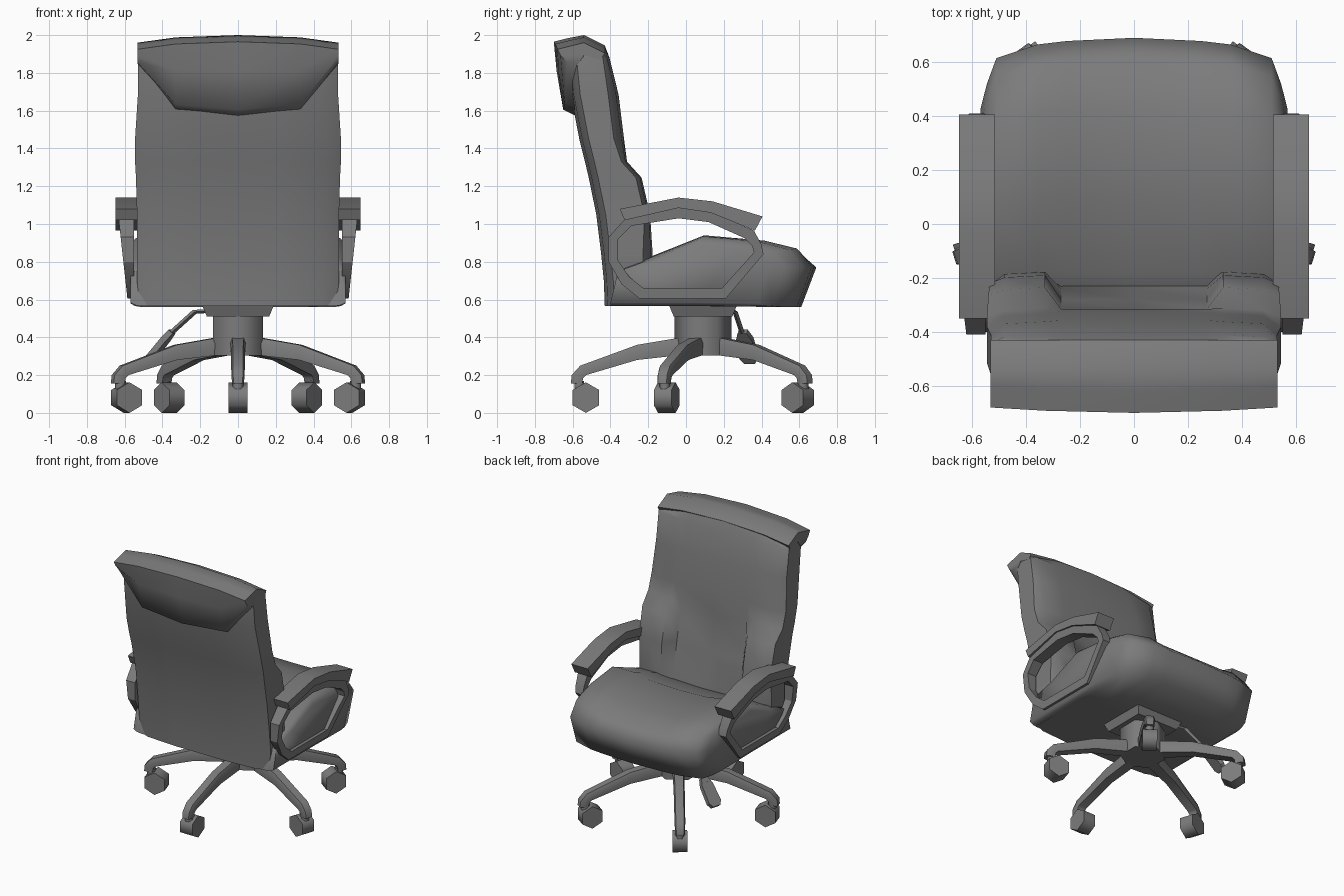
import bpy, bmesh, math
from mathutils import Vector, Matrix

if "Cube" in bpy.data.objects:
    bpy.data.objects.remove(bpy.data.objects["Cube"], do_unlink=True)

grey = bpy.data.materials.new("charcoal_grey")
grey.use_nodes = True
COLOUR = (0.2, 0.2, 0.2, 1)
grey.diffuse_color = COLOUR
grey.node_tree.nodes["Principled BSDF"].inputs["Base Color"].default_value = COLOUR


def finish(name, bm, angle):
    """Turn a bmesh into a shaded object."""
    bmesh.ops.recalc_face_normals(bm, faces=bm.faces)
    mesh = bpy.data.meshes.new(name)
    bm.to_mesh(mesh)
    bm.free()
    mesh.materials.append(grey)
    ob = bpy.data.objects.new(name, mesh)
    bpy.context.collection.objects.link(ob)
    bpy.ops.object.select_all(action="DESELECT")
    ob.select_set(True)
    bpy.context.view_layer.objects.active = ob
    bpy.ops.object.shade_smooth_by_angle(angle=math.radians(angle))


def loft(name, rings, loop=False, angle=25, matrix=Matrix()):
    """Skin a row of equal-length rings, capped or joined end to end."""
    bm = bmesh.new()
    rows = [[bm.verts.new(p) for p in ring] for ring in rings]
    n = len(rows[0])
    pairs = list(zip(rows, rows[1:]))
    if loop:
        pairs.append((rows[-1], rows[0]))
    else:
        bm.faces.new(rows[0])
        bm.faces.new(rows[-1])
    for a, b in pairs:
        for i in range(n):
            j = (i + 1) % n
            bm.faces.new((a[i], a[j], b[j], b[i]))
    bm.transform(matrix)
    finish(name, bm, angle)


def cylinder(name, radius, depth, matrix):
    """Six-sided cylinder with softly shaded sides."""
    bm = bmesh.new()
    bmesh.ops.create_cone(bm, cap_ends=True, segments=6, radius1=radius,
                          radius2=radius, depth=depth, matrix=matrix)
    finish(name, bm, 65)


def mirrored_ring(half):
    """Complete a half ring that starts and ends on the middle plane."""
    return half + [(-x, y, z) for x, y, z in reversed(half[1:-1])]


def mirrored_rings(rings):
    """Repeat the rings outside the middle one on the other side."""
    return [[(-x, y, z) for x, y, z in r] for r in reversed(rings[1:])] + rings


# Backrest: height, half width, rear y, middle front y, side bolster y, front corner setback
back_rows = [
    (.565, .52, -.43, -.20, -.18, .05), (.70, .535, -.435, -.215, -.178, .05),
    (.85, .535, -.45, -.24, -.177, .05), (1.05, .535, -.475, -.28, -.19, .03),
    (1.245, .54, -.515, -.315, -.235, .03), (1.33, .545, -.535, -.315, -.312, .03),
    (1.45, .545, -.565, -.328, -.332, .05), (1.685, .53, -.61, -.357, -.362, .05),
    (1.88, .53, -.63, -.405, -.41, .03), (1.945, .525, -.63, -.43, -.435, .02)]
back_rings = []
for z, w, yr, yc, yb, setback in back_rows:
    half = [(0, yc, z), (.27, yc, z), (.33, yb, z), (.48, yb - .008, z),
            (w, yb - setback, z), (w, yr + .05, z), (.85 * w, yr + .015, z),
            (.4 * w, yr, z), (0, yr, z)]
    if z > 1.9:
        half = [(x, y, z - .05 * (x / w) ** 2) for x, y, z in half]
    back_rings.append(mirrored_ring(half))
loft("backrest", back_rings, angle=50)

# Headrest roll wrapped over the top of the backrest; its lower edge rises at the ends
roll = [(-.59, 1.575), (-.65, 1.605), (-.685, 1.81), (-.70, 1.965),
        (-.62, 1.985), (-.54, 2.0), (-.43, 1.945), (-.45, 1.91), (-.54, 1.8)]
roll_rings = []
for x, low, drop, inset in [(0, 1.58, 0, 0), (.33, 1.61, .012, .008),
                            (.532, 1.85, .04, .02)]:
    ring = []
    for y, z in roll:
        t = max(0, (1.965 - z) / (1.965 - 1.58))
        zz = z - drop if z > 1.9 else 1.965 - drop - t * (1.965 - drop - low)
        ring.append((x, y + (inset if y < -.55 else 0), zz))
    roll_rings.append(ring)
loft("headrest_roll", mirrored_rings(roll_rings), angle=60)

# Seat cushion: side profile lofted across, dished in the middle, rounded at the front
seat = [(-.40, .565), (.10, .565), (.61, .56), (.69, .77), (.61, .87),
        (.43, .912), (.10, .94), (-.18, .83), (-.36, .75)]
seat_rings = []
for x, front, dish, pinch in [(0, 0, .03, 0), (.25, .012, .022, 0), (.36, .025, 0, 0),
                              (.51, .075, .005, 0), (.545, .17, .012, .03),
                              (.568, .26, .03, .1)]:
    ring = []
    for y, z in seat:
        zz = z + (.75 - z) * pinch - (dish if z > .8 else 0)
        ring.append((x, y - front * max(0, y) / .69, zz))
    seat_rings.append(ring)
loft("seat_cushion", mirrored_rings(seat_rings), angle=75)

# Armrests: open loop bracket with a thick pad along its top
outer = [(-.32, 1.03), (-.41, .93), (-.41, .80), (-.34, .68), (-.246, .605), (.21, .605),
         (.41, .84), (.40, .89), (.36, .965), (.14, 1.06), (-.04, 1.085)]
inner = [(-.29, .99), (-.36, .92), (-.36, .81), (-.30, .72), (-.225, .66), (.19, .66),
         (.36, .85), (.35, .885), (.31, .925), (.12, 1.01), (-.04, 1.03)]
pad_top = [(-.35, 1.08), (-.04, 1.14), (.14, 1.12), (.405, 1.04)]
pad_low = [(-.325, 1.02), (-.04, 1.085), (.13, 1.06), (.365, .965)]


def band(a, b, x_in, x_out, side):
    """Four-cornered rings between two outlines."""
    return [[(side * x_in, y0, z0), (side * x_out(z0), y0, z0),
             (side * x_out(z1), y1, z1), (side * x_in, y1, z1)]
            for (y0, z0), (y1, z1) in zip(a, b)]


for side, label in ((1, "left"), (-1, "right")):
    loft(label + "_arm_loop", band(outer, inner, .55,
         lambda z: .585 + (z - .6) * .11, side), loop=True)
    loft(label + "_arm_pad", band(pad_top, pad_low, .515, lambda z: .648, side))

# Seat plate and hub
CENTRE = Vector((0, .09, 0))


def square(x, y, z):
    return [(sx * x, .09 + sy * y, z) for sx, sy in ((1, 1), (-1, 1), (-1, -1), (1, -1))]


loft("seat_plate", [square(.165, .155, .51), square(.19, .18, .57)])
cylinder("hub", .152, .22, Matrix.Translation((0, .09, .415)))

# Five legs with casters: (top r, top z, bottom r, bottom z, half width)
leg_rows = [(.08, .405, .08, .31, .042), (.35, .36, .35, .28, .037),
            (.65, .25, .62, .20, .036), (.695, .20, .635, .185, .034),
            (.70, .155, .64, .155, .032)]
leg_rings = []
for r0, z0, r1, z1, w in leg_rows:
    rm, zm = (r0 * 2 + r1) / 3, (z0 * 2 + z1) / 3
    leg_rings.append([(r0, -w * .75, z0), (r0, w * .75, z0), (rm, w, zm),
                      (r1, w * .9, z1), (r1, -w * .9, z1), (rm, -w, zm)])
for i in range(5):
    turn = Matrix.Translation(CENTRE) @ Matrix.Rotation(math.radians(72 * i - 90), 4, "Z")
    loft(f"leg_{i + 1}", leg_rings, angle=60, matrix=turn)
    cylinder(f"caster_stem_{i + 1}", .03, .06, turn @ Matrix.Translation((.655, 0, .14)))
    cylinder(f"caster_wheel_{i + 1}", .081, .098,
             turn @ Matrix.Translation((.62, 0, .081))
             @ Matrix.Rotation(math.pi / 2, 4, "X"))

# Height lever: bent rod with a flat paddle
rod = [Vector(p) for p in ((-.14, .24, .54), (-.23, .26, .535), (-.38, .305, .40))]
loft("lever_rod", [[p + Vector(d) * .014 for d in
                    ((0, 1, 0), (.7, 0, -.7), (0, -1, 0), (-.7, 0, .7))] for p in rod])
start, end = Vector((-.35, .30, .43)), Vector((-.48, .34, .27))
across = Vector((.3, 1, 0)).normalized()
thick = (end - start).cross(across).normalized() * .016
loft("lever_paddle", [[c + across * w + thick, c - across * w + thick,
                       c - across * w - thick, c + across * w - thick]
                      for c, w in ((start, .025), (start.lerp(end, .25), .045),
                                   (start.lerp(end, .85), .05), (end, .03))])
